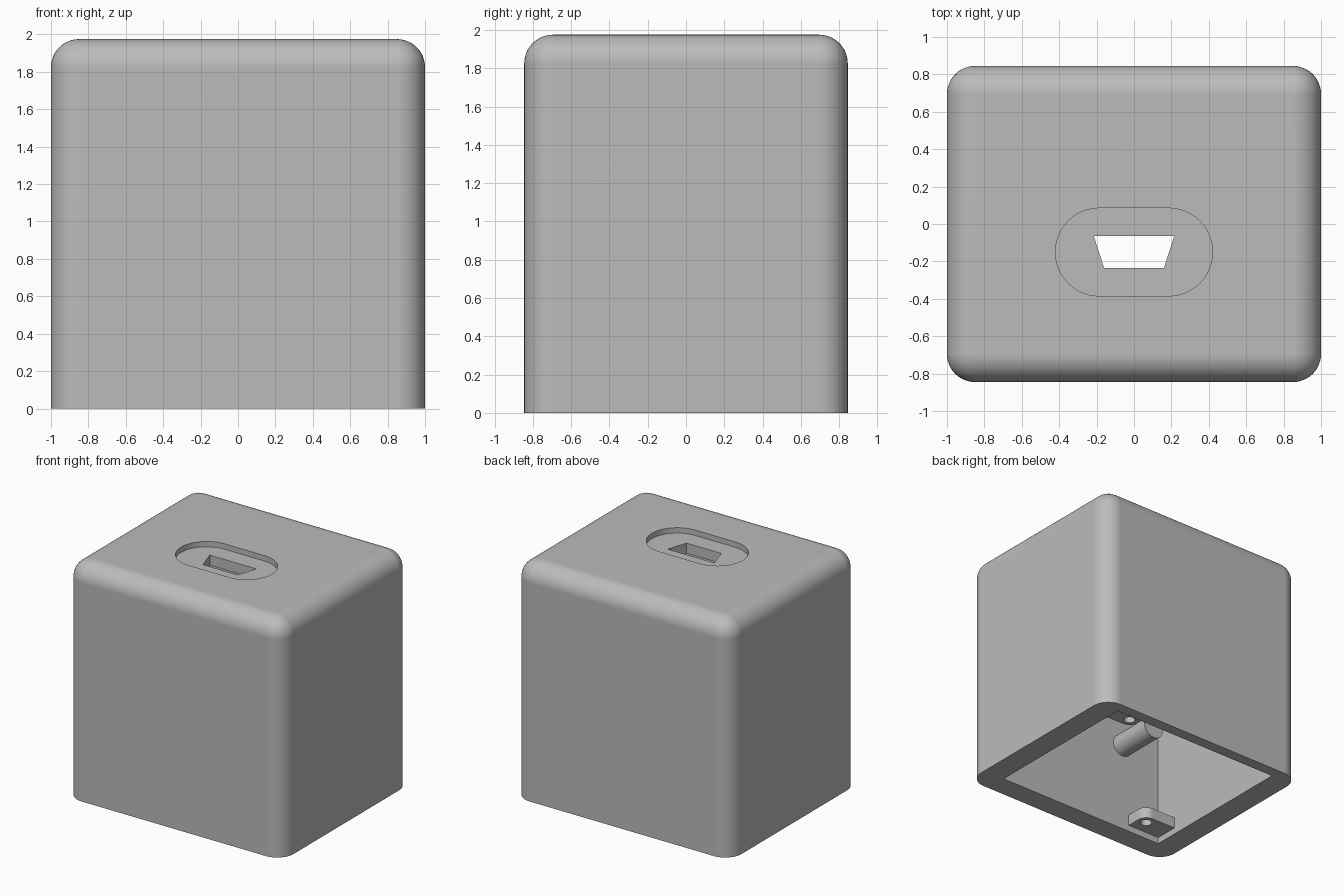
import bpy, bmesh, math
from mathutils import Matrix, Vector

default = bpy.data.objects.get("Cube")
if default:
    bpy.data.objects.remove(default, do_unlink=True)

grey = bpy.data.materials.new("light_grey")
grey.use_nodes = True
COLOUR = (0.5, 0.5, 0.5, 1)
grey.diffuse_color = COLOUR
grey.node_tree.nodes["Principled BSDF"].inputs["Base Color"].default_value = COLOUR

# Main dimensions
HALF_X, HALF_Y, HEIGHT, FILLET = 1.0, 0.845, 1.975, 0.15
IN_X, IN_FRONT, IN_BACK, CEILING = 0.80, -0.655, 0.75, 1.845
MID_Y = (IN_FRONT + IN_BACK) / 2
PORT_Y = -0.15


def make_object(name, bm):
    bmesh.ops.recalc_face_normals(bm, faces=bm.faces)
    mesh = bpy.data.meshes.new(name)
    bm.to_mesh(mesh)
    bm.free()
    mesh.materials.append(grey)
    obj = bpy.data.objects.new(name, mesh)
    bpy.context.collection.objects.link(obj)
    return obj


def prism(name, outline, z0, z1):
    """Extrude a flat outline from z0 up to z1."""
    bm = bmesh.new()
    face = bm.faces.new([bm.verts.new((x, y, z0)) for x, y in outline])
    top = bmesh.ops.extrude_face_region(bm, geom=[face])["geom"]
    moved = [v for v in top if isinstance(v, bmesh.types.BMVert)]
    bmesh.ops.translate(bm, verts=moved, vec=(0, 0, z1 - z0))
    return make_object(name, bm)


def rectangle(x0, x1, y0, y1):
    return [(x0, y0), (x1, y0), (x1, y1), (x0, y1)]


def arc(cx, cy, r, start, end, steps):
    angles = [math.radians(start + (end - start) * i / steps) for i in range(steps + 1)]
    return [(cx + r * math.cos(a), cy + r * math.sin(a)) for a in angles]


def activate(obj):
    bpy.ops.object.select_all(action="DESELECT")
    obj.select_set(True)
    bpy.context.view_layer.objects.active = obj


def cut(obj, cutter):
    cutter.hide_render = True
    mod = obj.modifiers.new("cut", "BOOLEAN")
    mod.operation, mod.solver, mod.object = "DIFFERENCE", "EXACT", cutter
    activate(obj)
    bpy.ops.object.modifier_apply(modifier=mod.name)
    bpy.data.objects.remove(cutter, do_unlink=True)


def smooth(obj):
    activate(obj)
    bpy.ops.object.shade_smooth_by_angle(angle=math.radians(30))
    mod = obj.modifiers.new("even_normals", "WEIGHTED_NORMAL")
    mod.keep_sharp = True


# Housing: block rounded on every edge except the bottom rim
housing = prism("housing", rectangle(-HALF_X, HALF_X, -HALF_Y, HALF_Y), 0, HEIGHT)
bm = bmesh.new()
bm.from_mesh(housing.data)
edges = [e for e in bm.edges if max(v.co.z for v in e.verts) > 1]
bmesh.ops.bevel(bm, geom=edges, offset=FILLET, offset_type="OFFSET", segments=12,
                profile=0.5, affect="EDGES", clamp_overlap=True)
bm.to_mesh(housing.data)
bm.free()

# Open cavity, oval recess and port opening
cut(housing, prism("cavity", rectangle(-IN_X, IN_X, IN_FRONT, IN_BACK), -0.2, CEILING))
oval = arc(0.185, PORT_Y, 0.235, -90, 90, 24) + arc(-0.185, PORT_Y, 0.235, 90, 270, 24)
cut(housing, prism("recess", oval, HEIGHT - 0.045, HEIGHT + 0.2))
port = [(-0.16, -0.235), (0.16, -0.235), (0.215, -0.065), (-0.215, -0.065)]
cut(housing, prism("port", port, CEILING - 0.2, HEIGHT + 0.2))
smooth(housing)

# Screw tabs in two opposite corners, just inside the rim
hole_x, hole_y, corner = -0.575, -0.535, 0.08
for name, turn in (("front_screw_tab", 0), ("back_screw_tab", math.pi)):
    outline = [(-IN_X, IN_FRONT), (hole_x + corner, IN_FRONT)]
    outline += arc(hole_x, hole_y, corner, 0, 90, 8)
    outline += [(-IN_X, hole_y + corner)]
    tab = prism(name, outline, 0.055, 0.15)
    cut(tab, prism("screw_hole", arc(hole_x, hole_y, 0.045, 0, 345, 23), -0.1, 0.4))
    pivot = Vector((0, MID_Y, 0))
    tab.data.transform(Matrix.Translation(pivot) @ Matrix.Rotation(turn, 4, "Z")
                       @ Matrix.Translation(-pivot))
    smooth(tab)

# Round pegs standing out from the inside of the front wall
PEG_END = -0.27
for name, side in (("right_peg", -1), ("left_peg", 1)):
    bm = bmesh.new()
    start = IN_FRONT - 0.02
    place = (Matrix.Translation((side * 0.43, (start + PEG_END) / 2, 0.76))
             @ Matrix.Rotation(math.pi / 2, 4, "X"))
    bmesh.ops.create_cone(bm, cap_ends=True, segments=32, radius1=0.094, radius2=0.094,
                          depth=PEG_END - start, matrix=place)
    smooth(make_object(name, bm))
